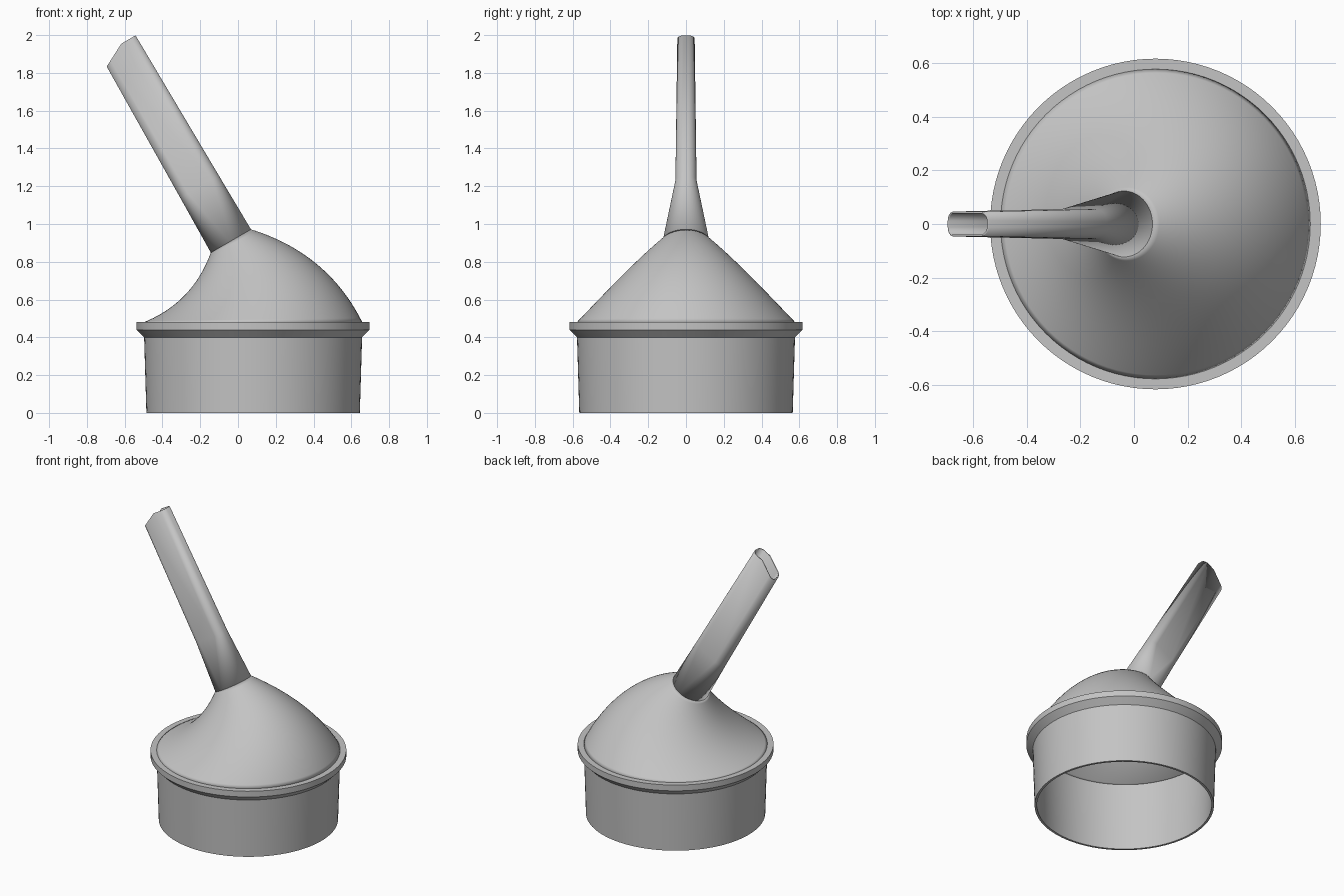
import bpy, bmesh, math
from mathutils import Vector

cube = bpy.data.objects.get("Cube")
if cube:
    bpy.data.objects.remove(cube, do_unlink=True)

GREY = (0.55, 0.55, 0.55, 1)
mat = bpy.data.materials.new("light grey plastic")
mat.use_nodes = True
mat.diffuse_color = GREY
bsdf = mat.node_tree.nodes["Principled BSDF"]
bsdf.inputs["Base Color"].default_value = GREY
bsdf.inputs["Roughness"].default_value = 0.6

SEG = 96
AXIS_X = 0.08
NECK = Vector((-0.0375, 0, 0.91))
TUBE_DIR = Vector((-0.5, 0, math.sqrt(0.75)))
TUBE_SIDE = Vector((math.sqrt(0.75), 0, 0.5))
Y = Vector((0, 1, 0))


def loft(rings, wrap=False):
    """Skin a list of equal-length rings of points; wrap joins last to first."""
    bm = bmesh.new()
    loops = [[bm.verts.new(p) for p in ring] for ring in rings]
    pairs = list(zip(loops, loops[1:]))
    if wrap:
        pairs.append((loops[-1], loops[0]))
    for low, high in pairs:
        n = len(low)
        for i in range(n):
            j = (i + 1) % n
            bm.faces.new((low[i], low[j], high[j], high[i]))
    return bm


def finish(name, bm, wall=0):
    mesh = bpy.data.meshes.new(name)
    bm.to_mesh(mesh)
    bm.free()
    mesh.materials.append(mat)
    obj = bpy.data.objects.new(name, mesh)
    bpy.context.collection.objects.link(obj)
    bpy.ops.object.select_all(action="DESELECT")
    obj.select_set(True)
    bpy.context.view_layer.objects.active = obj
    bpy.ops.object.shade_smooth_by_angle(angle=math.radians(25))
    if wall:
        shell = obj.modifiers.new("wall", "SOLIDIFY")
        shell.thickness = wall
        shell.offset = -1
    return obj


def ellipse(center, u, v):
    turns = [math.tau * i / SEG for i in range(SEG)]
    return [center + u * math.cos(t) + v * math.sin(t) for t in turns]


def bezier(a, b, c, t):
    return a * (1 - t) ** 2 + b * 2 * t * (1 - t) + c * t * t


# Collar: hollow tapered cylinder with a flared rim
profile = [(0.565, 0), (0.577, 0.40), (0.617, 0.44), (0.617, 0.48),
           (0.563, 0.48), (0.562, 0.40), (0.55, 0)]
rings = [ellipse(Vector((AXIS_X, 0, z)), Vector((r, 0, 0)), Y * r) for r, z in profile]
bm = loft(rings, wrap=True)
bmesh.ops.recalc_face_normals(bm, faces=bm.faces)
finish("collar", bm)

# Dome: rings that shrink and tilt from the rim to the neck
centers = (Vector((AXIS_X, 0, 0.48)), Vector((0.118, 0, 0.715)), NECK)
spans = (Vector((0.578, 0, 0)), Vector((0.358, 0, 0.13)), TUBE_SIDE * 0.123)
depths = (0.578, 0.352, 0.123)
rings = []
for k in range(33):
    t = k / 32
    rings.append(ellipse(bezier(*centers, t), bezier(*spans, t), Y * bezier(*depths, t)))
finish("dome", loft(rings), wall=0.012)


# Spout: round at the neck, flattening to a rounded slot
def slot(along, a, b, r):
    pts = []
    n = 14
    for q in range(4):
        sx = 1 if q in (0, 3) else -1
        sy = 1 if q < 2 else -1
        for i in range(n):
            t = (q + (i + 0.5) / n) * math.pi / 2
            u = sx * (a - r) + r * math.cos(t)
            v = sy * (b - r) + r * math.sin(t)
            pts.append(NECK + TUBE_DIR * along + TUBE_SIDE * u + Y * v)
    return pts


sections = [(0, 0.123, 0.123, 0.123), (0.33, 0.118, 0.056, 0.05),
            (1.195, 0.107, 0.046, 0.035)]
bm = loft([slot(*s) for s in sections])

# Slanted cut across the lower edge of the spout mouth
cut_point = NECK + TUBE_DIR * 1.195 + TUBE_SIDE * 0.02
bmesh.ops.bisect_plane(bm, geom=bm.verts[:] + bm.edges[:] + bm.faces[:],
                       plane_co=cut_point, plane_no=TUBE_DIR - TUBE_SIDE * 0.52,
                       clear_outer=True)
finish("spout", bm, wall=0.007)
